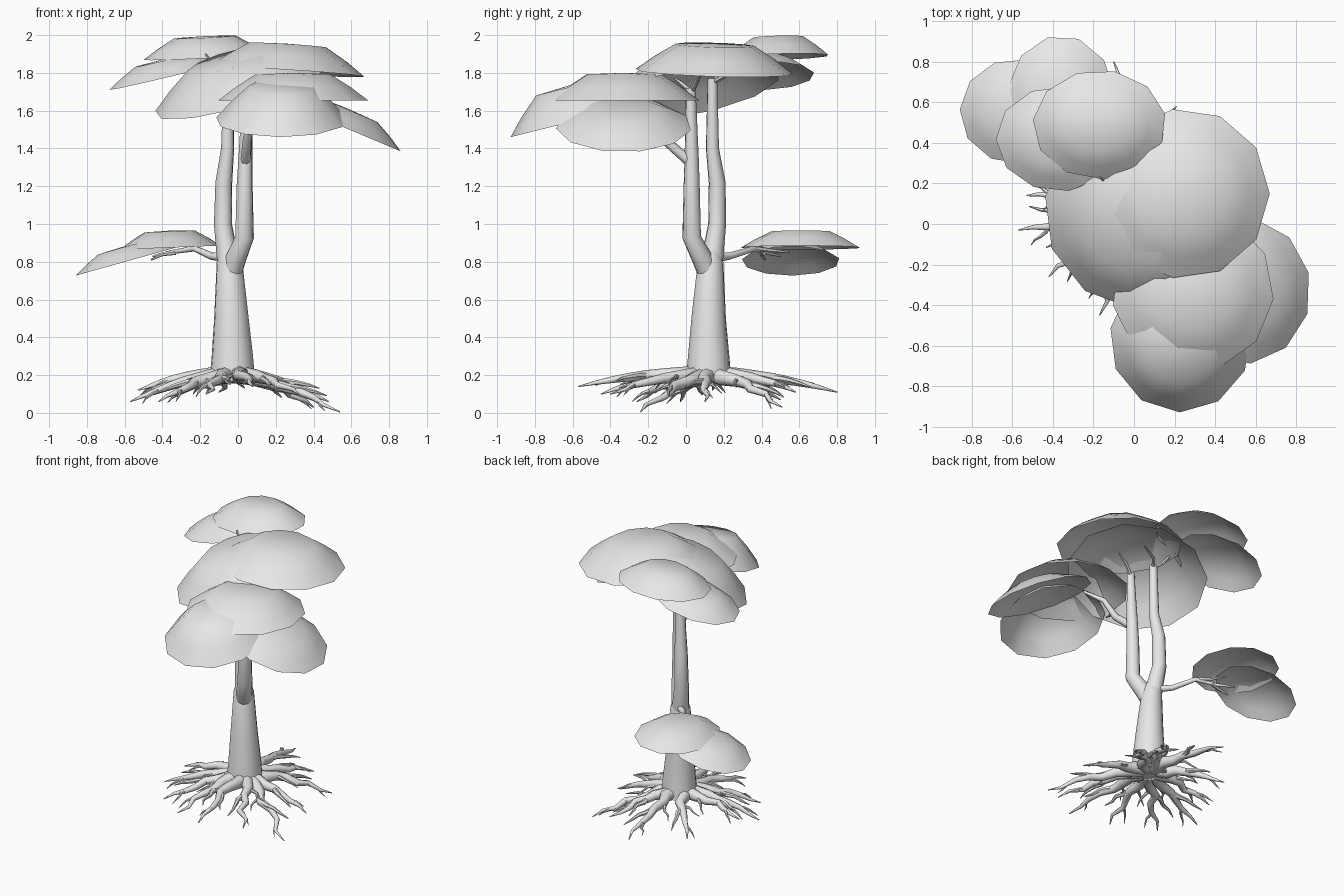
import bpy, bmesh, math, random
from mathutils import Vector

random.seed(4)
if "Cube" in bpy.data.objects:
    bpy.data.objects.remove(bpy.data.objects["Cube"], do_unlink=True)

mat = bpy.data.materials.new("pale grey")
mat.use_nodes = True
grey = (0.8, 0.8, 0.8, 1)
mat.diffuse_color = grey
mat.node_tree.nodes["Principled BSDF"].inputs["Base Color"].default_value = grey


def finish(bm, name, angle):
    bmesh.ops.recalc_face_normals(bm, faces=bm.faces)
    mesh = bpy.data.meshes.new(name)
    bm.to_mesh(mesh)
    bm.free()
    mesh.materials.append(mat)
    obj = bpy.data.objects.new(name, mesh)
    bpy.context.collection.objects.link(obj)
    bpy.ops.object.select_all(action='DESELECT')
    obj.select_set(True)
    bpy.context.view_layer.objects.active = obj
    bpy.ops.object.shade_smooth_by_angle(angle=math.radians(angle))


def tube(bm, points, radii, sides=10):
    """Sweep a tapering round section along a list of points."""
    pts = [Vector(p) for p in points]
    rings = []
    u = None
    for i, p in enumerate(pts):
        d = (pts[min(i + 1, len(pts) - 1)] - pts[max(i - 1, 0)]).normalized()
        # carry the side direction along so the rings do not twist
        u = d.orthogonal() if u is None else u - d * u.dot(d)
        u.normalize()
        w = d.cross(u)
        rings.append([bm.verts.new(p + radii[i] * (u * math.cos(a) + w * math.sin(a)))
                      for a in (math.tau * k / sides for k in range(sides))])
    for a, b in zip(rings, rings[1:]):
        for k in range(sides):
            n = (k + 1) % sides
            bm.faces.new((a[k], a[n], b[n], b[k]))
    bm.faces.new(rings[0])
    bm.faces.new(rings[-1])


def limb(name, points, radii, sides=10):
    bm = bmesh.new()
    tube(bm, points, radii, sides)
    finish(bm, name, 50)


def leaf_pad(name, centre, normal, size, height, turn):
    """Shallow faceted dome, open underneath, tilted along its normal."""
    bm = bmesh.new()
    sides = 11
    q = Vector((0, 0, 1)).rotation_difference(Vector(normal).normalized())
    rings = []
    for r, h in ((1, 0), (0.77, 0.48), (0.5, 0.95)):
        rings.append([bm.verts.new(Vector(centre) + q @ Vector((
            size[0] * r * math.cos(turn + math.tau * k / sides),
            size[1] * r * math.sin(turn + math.tau * k / sides),
            height * h))) for k in range(sides)])
    top = bm.verts.new(Vector(centre) + q @ Vector((0, 0, height)))
    for a, b in zip(rings, rings[1:]):
        for k in range(sides):
            n = (k + 1) % sides
            bm.faces.new((a[k], a[n], b[n], b[k]))
    for k in range(sides):
        bm.faces.new((rings[-1][k], rings[-1][(k + 1) % sides], top))
    finish(bm, name, 60)


# Foliage pads: centre, normal, radii, dome height, turn
pads = {
    "crown_left_pad": ((0.01, 0.04, 1.705), (-0.28, -0.2, 1), (0.47, 0.47), 0.185, 0.1),
    "crown_right_pad": ((0.25, 0.15, 1.805), (0.06, 0.03, 1), (0.42, 0.42), 0.15, 0.0),
    "front_upper_pad": ((0.29, -0.33, 1.655), (0, 0, 1), (0.4, 0.4), 0.145, -0.1),
    "front_lower_pad": ((0.23, -0.57, 1.55), (0, -0.25, 1), (0.35, 0.37), 0.19, 0.13),
    "front_side_pad": ((0.54, -0.33, 1.52), (0.42, 0, 1), (0.36, 0.36), 0.1, 0.25),
    "back_upper_pad": ((-0.17, 0.49, 1.885), (-0.05, -0.03, 1), (0.33, 0.27), 0.11, 0.2),
    "back_lower_pad": ((-0.37, 0.42, 1.785), (-0.24, -0.03, 1), (0.32, 0.26), 0.09, 0.3),
    "low_upper_pad": ((-0.36, 0.61, 0.875), (-0.04, 0, 1), (0.27, 0.32), 0.09, 0.1),
    "low_lower_pad": ((-0.58, 0.555, 0.805), (-0.28, 0, 1), (0.29, 0.26), 0.08, 0.25),
}
for name, spec in pads.items():
    leaf_pad(name, *spec)

# Trunk and limbs
limb("trunk", [(-0.03, 0.12, 0.17), (-0.03, 0.12, 0.3), (-0.035, 0.12, 0.5),
               (-0.045, 0.13, 0.8), (-0.045, 0.13, 0.86)],
     [0.122, 0.11, 0.092, 0.068, 0.045], 14)
limb("rear_stem", [(-0.045, 0.13, 0.72), (-0.06, 0.145, 0.86), (-0.08, 0.165, 1.0),
                   (-0.075, 0.165, 1.22), (-0.055, 0.14, 1.4), (-0.05, 0.14, 1.77)],
     [0.06, 0.056, 0.048, 0.045, 0.035, 0.026])
limb("front_stem", [(-0.04, 0.125, 0.72), (-0.01, 0.085, 0.82), (0.035, 0.03, 0.93),
                    (0.035, 0.03, 1.2), (0.04, 0.03, 1.35), (0.05, 0.025, 1.72)],
     [0.055, 0.056, 0.05, 0.043, 0.038, 0.026])
limb("front_branch", [(0.04, 0.02, 1.33), (0.05, -0.13, 1.46), (0.09, -0.2, 1.6),
                      (0.18, -0.3, 1.68)], [0.028, 0.024, 0.018, 0.01], 8)
limb("low_branch", [(-0.05, 0.15, 0.82), (-0.14, 0.23, 0.83), (-0.23, 0.36, 0.87),
                    (-0.36, 0.42, 0.85), (-0.45, 0.5, 0.83)],
     [0.025, 0.02, 0.016, 0.011, 0.005], 8)

# Twigs
twigs = [((-0.05, 0.14, 1.75), (-0.1, 0.18, 1.79), (-0.17, 0.23, 1.9)),
         ((-0.05, 0.14, 1.75), (0.0, 0.2, 1.78), (0.12, 0.25, 1.81)),
         ((0.05, 0.03, 1.7), (0.0, -0.03, 1.75), (-0.06, -0.06, 1.77)),
         ((0.05, 0.03, 1.7), (0.12, 0.06, 1.76), (0.2, 0.08, 1.8)),
         ((-0.25, 0.37, 0.87), (-0.3, 0.45, 0.86), (-0.34, 0.55, 0.85)),
         ((-0.33, 0.41, 0.85), (-0.4, 0.4, 0.84), (-0.46, 0.42, 0.81)),
         ((0.06, -0.15, 1.48), (0.0, -0.22, 1.54), (-0.03, -0.32, 1.57))]
for i, path in enumerate(twigs):
    limb(f"twig_{i + 1}", path, [0.014, 0.011, 0.005], 6)

# Roots: each main root wanders to its tip, forks once and throws off side roots
tips = [(-0.57, -0.03, 0.06), (-0.53, 0.14, 0.12), (-0.42, -0.26, 0.06),
        (-0.17, -0.45, 0.10), (0.08, -0.57, 0.14), (0.32, -0.4, 0.10),
        (0.54, -0.24, 0.005), (0.48, 0.1, 0.06), (0.4, 0.51, 0.03),
        (0.21, 0.58, 0.11), (-0.1, 0.8, 0.11), (-0.36, 0.5, 0.07)]
core = Vector((-0.03, 0.12, 0.2))


def root_path(a, b, steps, wander, lift):
    side = (b - a).cross(Vector((0, 0, 1))).normalized()
    path = []
    for i in range(steps + 1):
        t = i / steps
        off = random.uniform(-wander, wander) if 0 < i < steps else 0
        path.append(a.lerp(b, t) + side * off + Vector((0, 0, lift * math.sin(math.pi * t))))
    return path


for i, tip in enumerate(tips):
    tip = Vector(tip)
    bm = bmesh.new()
    flat = Vector((tip.x - core.x, tip.y - core.y, 0)).normalized()
    main = root_path(core + flat * 0.05, tip, 7, 0.028, 0.025)
    tube(bm, main, [0.045, 0.042, 0.034, 0.028, 0.023, 0.018, 0.011, 0.003], 8)
    turn = random.choice((-1, 1))
    for j, sign, along, across, r in ((3, turn, 0.2, 0.1, 0.02), (2, -turn, 0.13, 0.12, 0.014),
                                      (5, -turn, 0.1, 0.06, 0.013)):
        side = flat.cross(Vector((0, 0, 1))) * sign
        end = main[j] + (flat * along + side * across) * random.uniform(0.8, 1.1)
        end.z = max(0.01, main[j].z - random.uniform(0.03, 0.08))
        tube(bm, root_path(main[j], end, 4, 0.014, 0.012),
             [r, r * 0.85, r * 0.65, r * 0.45, r * 0.15], 6)
    finish(bm, f"root_{i + 1}", 50)
